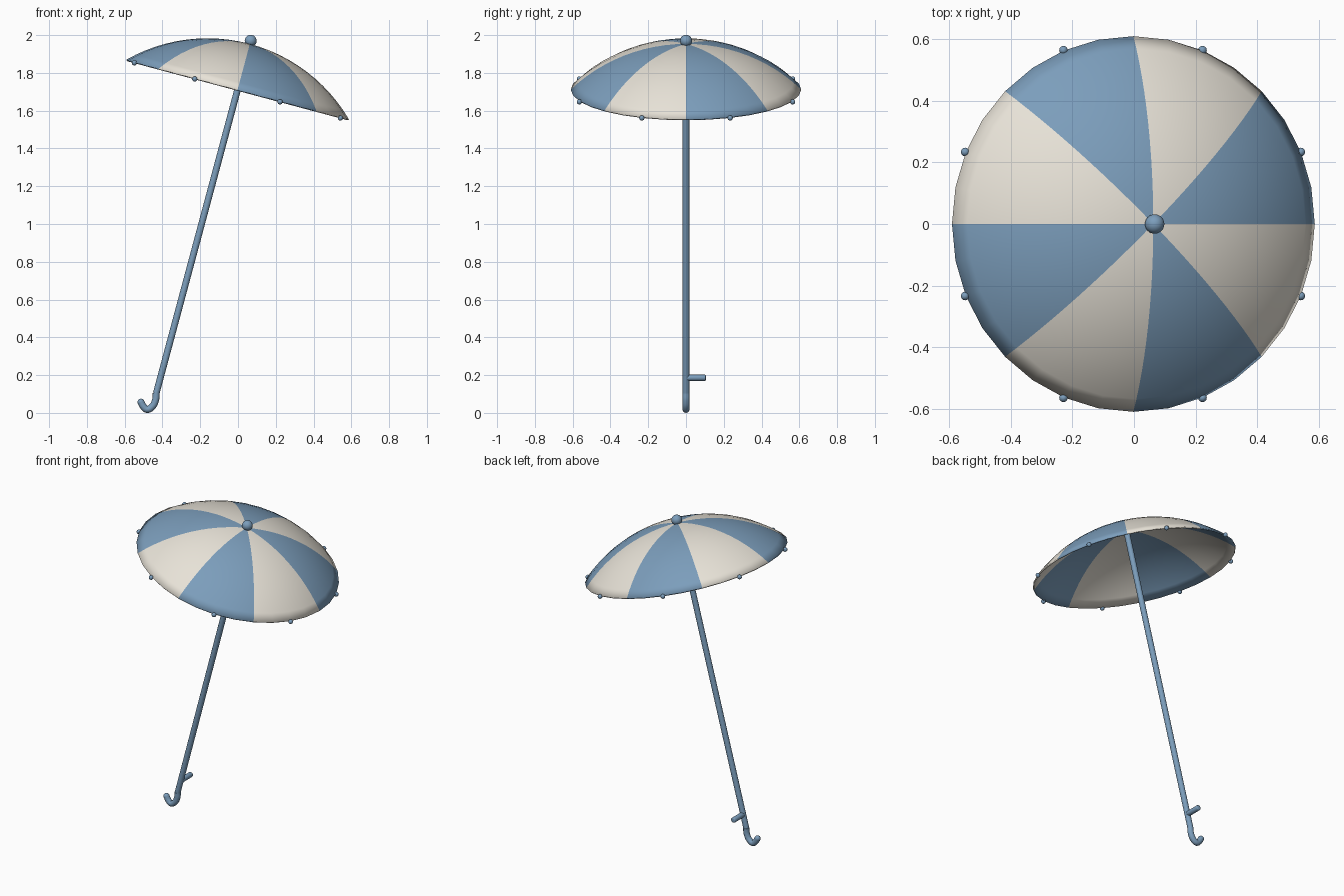
import bpy, bmesh, math
from mathutils import Vector, Matrix

if "Cube" in bpy.data.objects:
    bpy.data.objects.remove(bpy.data.objects["Cube"])

TILT = math.radians(15)
CENTRE = Vector((-0.002, 0, 1.712))          # middle of the canopy rim
FRAME = Matrix.Translation(CENTRE) @ Matrix.Rotation(TILT, 4, 'Y')
RIM, RISE = 0.61, 0.25


def material(name, colour):
    m = bpy.data.materials.new(name)
    m.diffuse_color = (*colour, 1)
    m.use_nodes = True
    m.node_tree.nodes["Principled BSDF"].inputs["Base Color"].default_value = m.diffuse_color
    return m


BLUE = material("blue", (0.20, 0.34, 0.50))
CREAM = material("cream", (0.80, 0.76, 0.68))


def add_object(name, data, mats=(BLUE,)):
    ob = bpy.data.objects.new(name, data)
    bpy.context.collection.objects.link(ob)
    for m in mats:
        data.materials.append(m)
    return ob


def smooth(ob, angle=40):
    bpy.ops.object.select_all(action='DESELECT')
    ob.select_set(True)
    bpy.context.view_layer.objects.active = ob
    bpy.ops.object.shade_smooth_by_angle(angle=math.radians(angle))


def finish(name, bm, mats=(BLUE,)):
    bmesh.ops.recalc_face_normals(bm, faces=bm.faces)
    me = bpy.data.meshes.new(name)
    bm.to_mesh(me)
    bm.free()
    ob = add_object(name, me, mats)
    smooth(ob)
    return ob


def ball(name, pos, r, u=16, v=10):
    bm = bmesh.new()
    bmesh.ops.create_uvsphere(bm, u_segments=u, v_segments=v, radius=r,
                              matrix=Matrix.Translation(pos))
    return finish(name, bm)


def rod(name, a, b, r, bevel=0.0, segs=16):
    a, b = Vector(a), Vector(b)
    rot = (b - a).to_track_quat('Z', 'Y').to_matrix().to_4x4()
    bm = bmesh.new()
    bmesh.ops.create_cone(bm, cap_ends=True, segments=segs, radius1=r, radius2=r,
                          depth=(b - a).length,
                          matrix=Matrix.Translation((a + b) / 2) @ rot)
    if bevel:
        edges = [e for f in bm.faces if len(f.verts) > 4 for e in f.edges]
        bmesh.ops.bevel(bm, geom=edges, offset=bevel, segments=3,
                        profile=0.5, affect='EDGES')
    return finish(name, bm)


# canopy: spherical cap with eight alternating panels
SEGS, RINGS = 32, 12
R = (RIM**2 + RISE**2) / (2 * RISE)
half = math.asin(RIM / R)
bm = bmesh.new()
apex = bm.verts.new((0, 0, RISE))
rings = []
for i in range(1, RINGS + 1):
    t = half * i / RINGS
    rings.append([bm.verts.new((R * math.sin(t) * math.cos(math.tau * k / SEGS),
                                R * math.sin(t) * math.sin(math.tau * k / SEGS),
                                RISE - R + R * math.cos(t))) for k in range(SEGS)])
for k in range(SEGS):
    n = (k + 1) % SEGS
    faces = [bm.faces.new((apex, rings[0][k], rings[0][n]))]
    for a, b in zip(rings, rings[1:]):
        faces.append(bm.faces.new((a[k], b[k], b[n], a[n])))
    for f in faces:
        f.material_index = (k // 4) % 2
bm.transform(FRAME)
canopy = finish("canopy", bm, (BLUE, CREAM))
if canopy.data.polygons[0].normal.z < 0:
    canopy.data.flip_normals()
shell = canopy.modifiers.new("shell", 'SOLIDIFY')
shell.thickness = 0.009
shell.offset = -1

# rib tips round the rim, in the middle of each panel
for k in range(8):
    a = math.radians(22.5 + 45 * k)
    tip = FRAME @ Vector((0.611 * math.cos(a), 0.611 * math.sin(a), -0.005))
    ball(f"rib_tip_{k + 1}", tip, 0.014, 12, 8)

# finial, pole and side peg
ball("finial", FRAME @ Vector((0, 0, 0.267)), 0.0315, 24, 14)
foot = FRAME @ Vector((0, 0, -1.665))
rod("pole", foot, FRAME @ Vector((0, 0, RISE)), 0.0175)
peg = FRAME @ Vector((0, 0, -1.58))
rod("side_peg", peg, peg + Vector((0, 0.105, 0)), 0.0165, 0.006)

# hook handle: a short drop and a curl towards -x
cu = bpy.data.curves.new("hook_handle", 'CURVE')
cu.dimensions = '3D'
cu.bevel_depth = 0.0185
cu.bevel_resolution = 4
cu.use_fill_caps = True
cu.resolution_u = 6
pts = [(foot.x, foot.z), (-0.437, 0.066), (-0.456, 0.031), (-0.481, 0.0185), (-0.501, 0.034), (-0.514, 0.057)]
sp = cu.splines.new('BEZIER')
sp.bezier_points.add(len(pts) - 1)
for p, (x, z) in zip(sp.bezier_points, pts):
    p.co = (x, 0, z)
    p.handle_left_type = p.handle_right_type = 'AUTO'
add_object("hook_handle", cu)
ball("hook_end", (-0.514, 0, 0.057), 0.0183)
